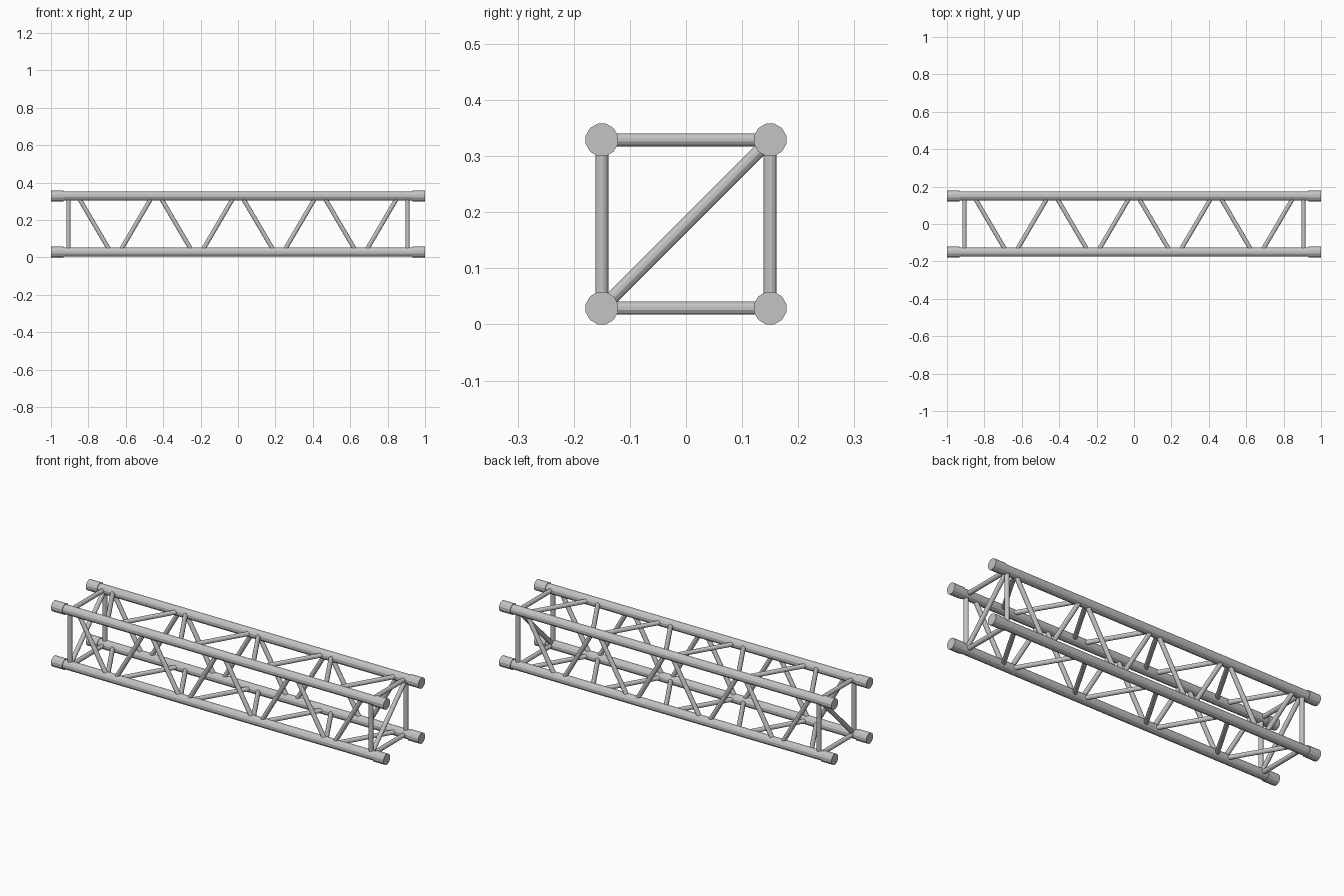
import bpy
import math
from mathutils import Vector, Matrix

cube = bpy.data.objects.get("Cube")
if cube:
    bpy.data.objects.remove(cube, do_unlink=True)

# Bare metal colour
metal = bpy.data.materials.new("light grey metal")
metal.use_nodes = True
metal.diffuse_color = (0.55, 0.55, 0.55, 1)
metal.node_tree.nodes["Principled BSDF"].inputs["Base Color"].default_value = metal.diffuse_color

SIDES = 12
HALF = 0.15           # half the spacing between chords
MID_Z = 0.179         # height of the truss axis
CHORD_R, SLEEVE_R, BRACE_R = 0.0255, 0.0297, 0.012
END_X = 0.906         # position of the end frames
PITCH = 0.438         # length of one bracing bay


def tube(name, start, end, radius):
    """Straight tube between two points, with flats facing the axes."""
    start, end = Vector(start), Vector(end)
    axis = end - start
    bpy.ops.mesh.primitive_cylinder_add(vertices=SIDES, radius=radius, depth=axis.length)
    obj = bpy.context.object
    obj.name = name
    obj.data.materials.append(metal)
    obj.data.transform(Matrix.Rotation(math.pi / SIDES, 4, "Z"))
    turn = axis.to_track_quat("Z", "Y").to_matrix().to_4x4()
    obj.matrix_world = Matrix.Translation((start + end) / 2) @ turn
    return obj


def corner(x, y, z):
    """Point on the truss section, y and z running from -1 to 1."""
    return (x, y * HALF, MID_Z + z * HALF)


# Four main chords with a connector sleeve at each end
for y, side in ((-1, "front"), (1, "back")):
    for z, level in ((-1, "lower"), (1, "upper")):
        tube(f"{level}_{side}_chord", corner(-0.99, y, z), corner(0.99, y, z), CHORD_R)
        for s, hand in ((-1, "right"), (1, "left")):
            tube(f"{level}_{side}_{hand}_sleeve",
                 corner(s * 0.933, y, z), corner(s, y, z), SLEEVE_R)

# Square end frames, each with one diagonal
for s, hand in ((-1, "right"), (1, "left")):
    x = s * END_X
    for side in (-1, 1):
        tube(f"{hand}_end_post", corner(x, side, -1), corner(x, side, 1), BRACE_R)
        tube(f"{hand}_end_rail", corner(x, -1, side), corner(x, 1, side), BRACE_R)
    tube(f"{hand}_end_diagonal", corner(x, -1, -1), corner(x, 1, 1), BRACE_R)

# Zigzag braces on all four long faces
for bay in range(4):
    centre = (bay - 1.5) * PITCH
    for s in (-1, 1):
        low, high = centre + s * 0.024, centre + s * 0.2
        for side in (-1, 1):
            tube("upright_brace", corner(low, side, -1), corner(high, side, 1), BRACE_R)
            tube("level_brace", corner(low, -1, side), corner(high, 1, side), BRACE_R)
